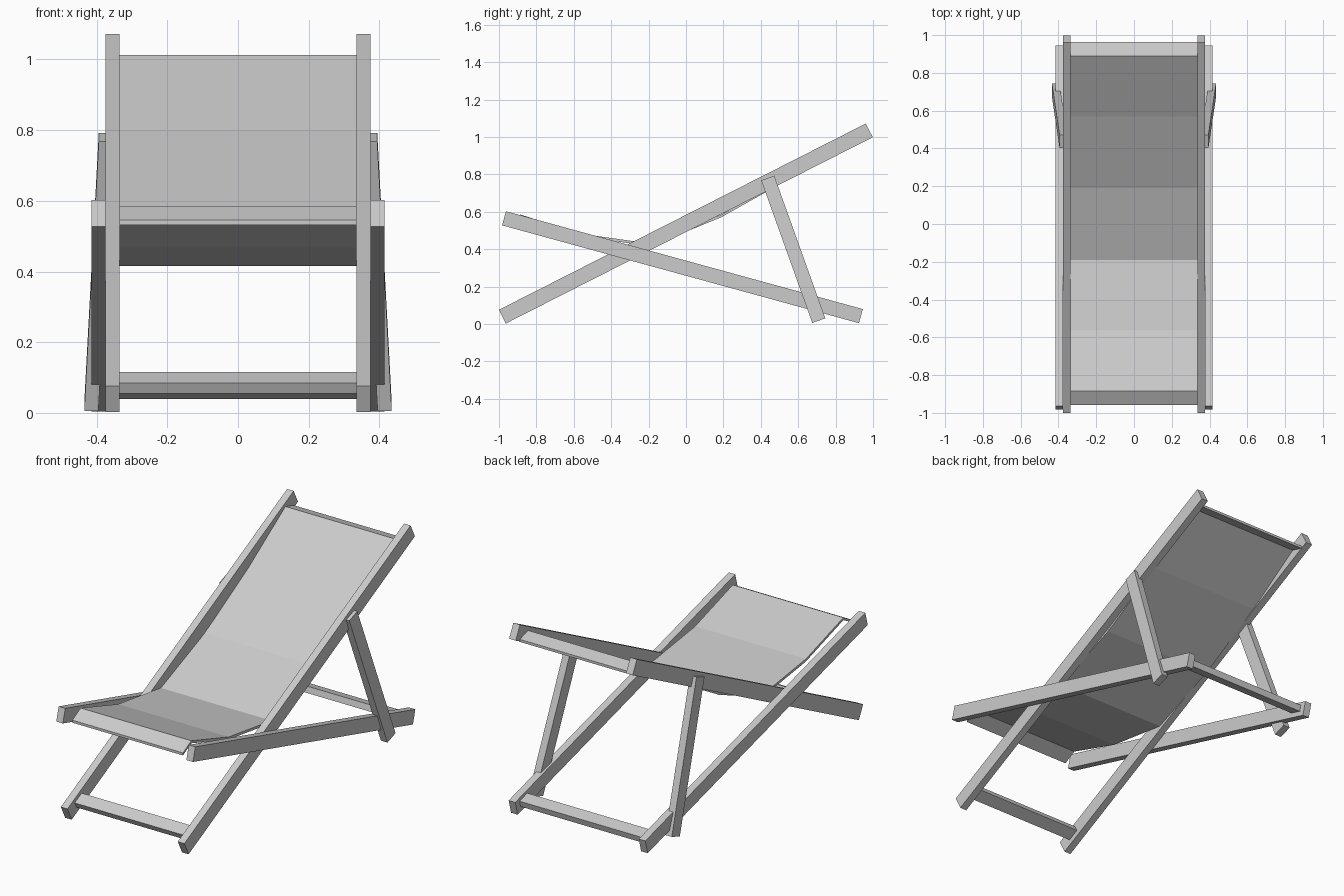
import bpy
import bmesh
from mathutils import Vector

if "Cube" in bpy.data.objects:
    bpy.data.objects.remove(bpy.data.objects["Cube"])


def prism(name, rings):
    # closed solid bridging two matching end loops
    bm = bmesh.new()
    a, b = [[bm.verts.new(p) for p in ring] for ring in rings]
    n = len(a)
    bm.faces.new(a)
    bm.faces.new(b[::-1])
    for i in range(n):
        j = (i + 1) % n
        bm.faces.new((a[i], b[i], b[j], a[j]))
    bmesh.ops.recalc_face_normals(bm, faces=bm.faces)
    mesh = bpy.data.meshes.new(name)
    bm.to_mesh(mesh)
    bm.free()
    obj = bpy.data.objects.new(name, mesh)
    bpy.context.collection.objects.link(obj)
    return obj


def rail(name, start, end, depth, thick):
    # rectangular timber between two centre points, mirrored to the other side
    p, q = Vector(start), Vector(end)
    d = q - p
    up = Vector((0, -d.z, d.y)).normalized() * depth / 2
    side = Vector((thick / 2, 0, 0))
    rings = [[c + up + side, c + up - side, c - up - side, c - up + side] for c in (p, q)]
    obj = prism(name, rings)
    mod = obj.modifiers.new("Mirror", 'MIRROR')
    mod.use_axis[0] = True
    return obj


def across(name, profile, half):
    # side profile (y, z) extruded across the width
    return prism(name, [[(x, y, z) for y, z in profile] for x in (-half, half)])


def crossbar(name, y, z, slope, width, thick, half):
    u = Vector((1, slope)).normalized() * width / 2
    v = Vector((-u.y, u.x)).normalized() * thick / 2
    c = Vector((y, z))
    across(name, [tuple(c + a * u + b * v) for a, b in ((-1, -1), (1, -1), (1, 1), (-1, 1))], half)


# side frames
rail("back_rail", (0.355, -0.982, 0.039), (0.355, 0.980, 1.035), 0.082, 0.04)
rail("seat_rail", (0.395, -0.973, 0.565), (0.395, 0.935, 0.042), 0.078, 0.04)
rail("support_strut", (0.374, 0.437, 0.780), (0.415, 0.710, 0.018), 0.074, 0.04)

# stretchers near the ground
crossbar("front_stretcher", -0.90, 0.085, 0.508, 0.068, 0.034, 0.337)
crossbar("rear_stretcher", 0.87, 0.065, -0.274, 0.07, 0.034, 0.377)

# sagging fabric with a folded lip at each end
top = [(-0.957, 0.546), (-0.885, 0.585), (-0.56, 0.482), (-0.19, 0.430),
       (0.19, 0.585), (0.57, 0.80), (0.89, 1.013), (0.963, 0.992)]
under = [(y, z - 0.014) for y, z in reversed(top)]
across("fabric_sling", top + under, 0.336)
